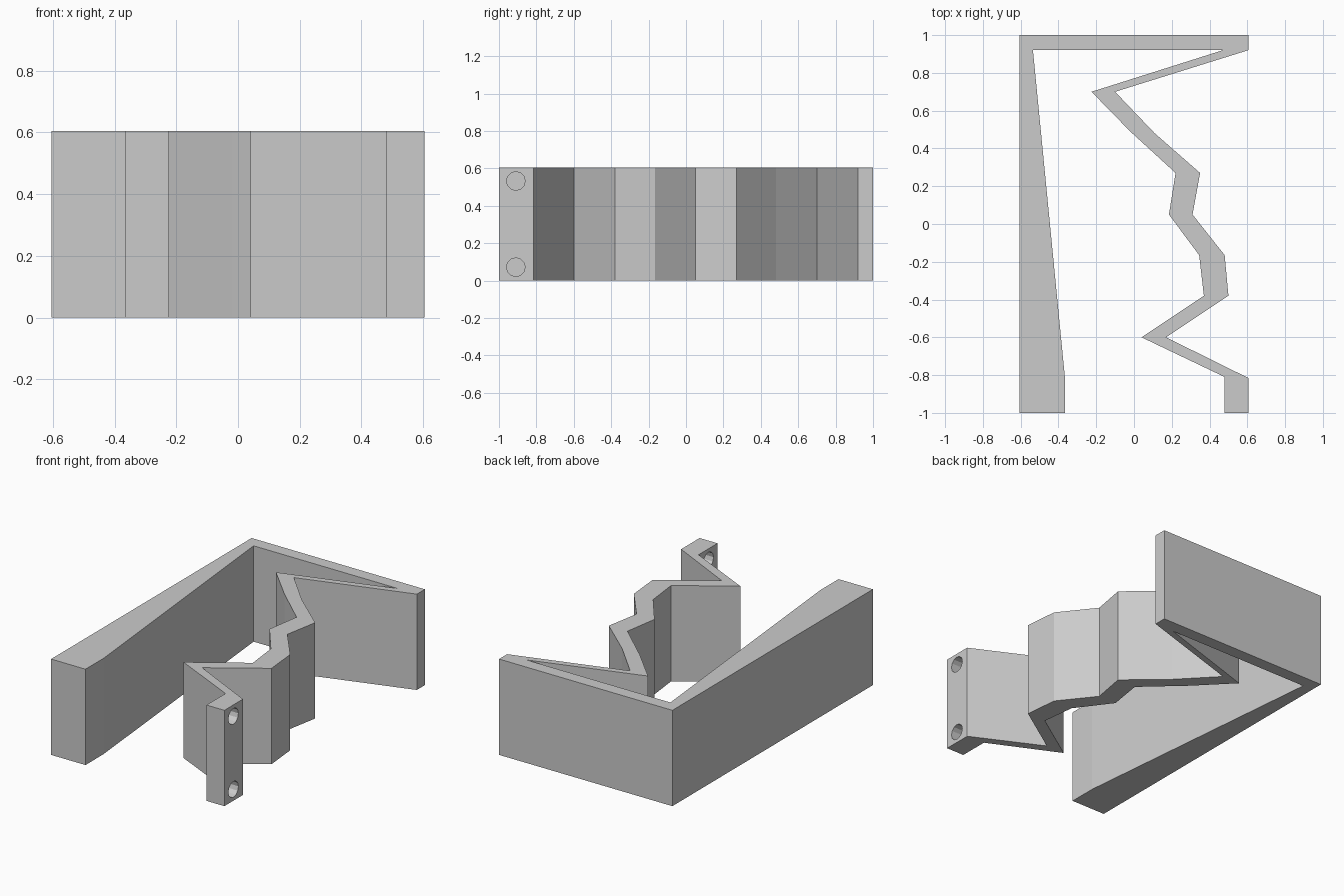
import bpy
import bmesh
from math import pi

default_cube = bpy.data.objects.get("Cube")
if default_cube:
    bpy.data.objects.remove(default_cube, do_unlink=True)

HEIGHT = 0.605
SIDE = 0.605

# One grey plastic for the whole piece
grey = bpy.data.materials.new("grey_plastic")
grey.use_nodes = True
colour = (0.6, 0.6, 0.6, 1)
grey.diffuse_color = colour
grey.node_tree.nodes["Principled BSDF"].inputs["Base Color"].default_value = colour


def extrude_profile(name, outline, height):
    """Closed outline in the ground plane, pulled up to a solid."""
    bm = bmesh.new()
    base = bm.faces.new([bm.verts.new((x, y, 0)) for x, y in outline])
    pulled = bmesh.ops.extrude_face_region(bm, geom=[base], use_keep_orig=True)
    top = [v for v in pulled["geom"] if isinstance(v, bmesh.types.BMVert)]
    bmesh.ops.translate(bm, verts=top, vec=(0, 0, height))
    bmesh.ops.recalc_face_normals(bm, faces=bm.faces)
    mesh = bpy.data.meshes.new(name)
    bm.to_mesh(mesh)
    bm.free()
    mesh.materials.append(grey)
    obj = bpy.data.objects.new(name, mesh)
    bpy.context.collection.objects.link(obj)
    return obj


# Tapered long arm, walked from its front end to the back wall
long_arm = [(-SIDE, -1), (-0.365, -1), (-0.365, -0.82), (-0.535, 0.92)]

# Inner edge of the zigzag arm, from back to front
zigzag_inner = [
    (0.47, 0.92), (-0.225, 0.7), (-0.02, 0.49), (0.22, 0.27),
    (0.185, 0.05), (0.345, -0.165), (0.37, -0.38), (0.04, -0.6),
    (0.48, -0.81),
]

# Mounting tab at the front of the zigzag arm
tab = [(0.48, -1), (SIDE, -1)]

# Outer edge of the zigzag arm, from front to back
zigzag_outer = [
    (SIDE, -0.815), (0.17, -0.6), (0.5, -0.38), (0.48, -0.165),
    (0.31, 0.05), (0.35, 0.27), (0.11, 0.48), (-0.1, 0.7),
    (SIDE, 0.92),
]

# Straight back wall that joins both arms
back_wall = [(SIDE, 1), (-SIDE, 1)]

body = extrude_profile(
    "zigzag_clip", long_arm + zigzag_inner + tab + zigzag_outer + back_wall, HEIGHT)

# Two screw holes through the tab
for label, z in (("lower", 0.072), ("upper", 0.533)):
    bpy.ops.mesh.primitive_cylinder_add(
        vertices=12, radius=0.05, depth=0.2,
        location=(0.54, -0.91, z), rotation=(0, pi / 2, 0))
    cutter = bpy.context.object
    cutter.name = label + "_hole_cutter"
    cutter.data.materials.append(grey)
    cutter.hide_render = True
    cut = body.modifiers.new(label + "_screw_hole", "BOOLEAN")
    cut.operation = "DIFFERENCE"
    cut.solver = "EXACT"
    cut.object = cutter
    bpy.context.view_layer.objects.active = body
    bpy.ops.object.modifier_apply(modifier=cut.name)
    bpy.data.objects.remove(cutter, do_unlink=True)
